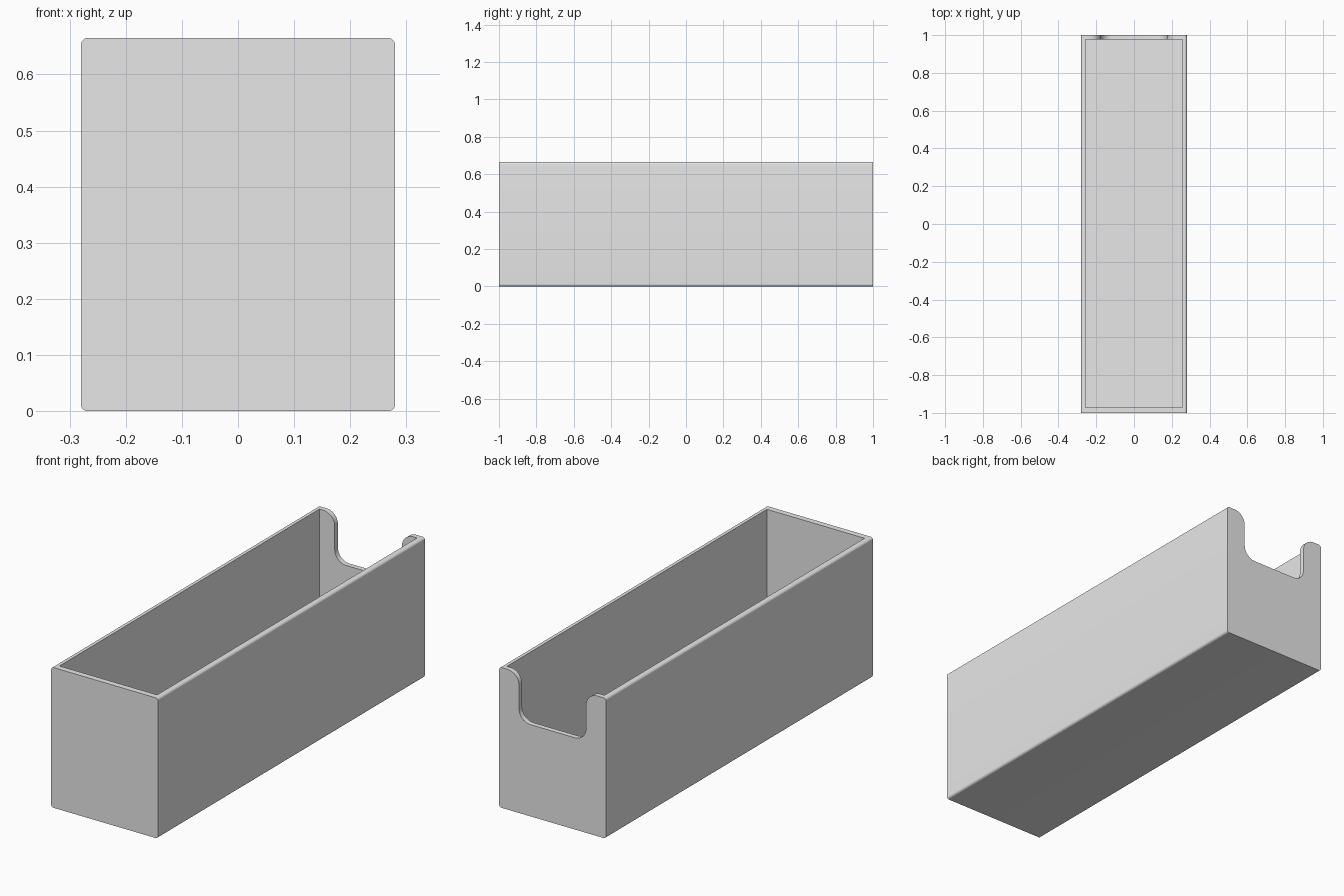
import bpy, bmesh
from math import sin, cos, radians

W, L, H = 0.28, 1.0, 0.665      # half width, half length, height
WALL, FLOOR = 0.024, 0.025
EDGE = 0.0125                   # rounding of the long outer edges
NOTCH, DEPTH, R = 0.176, 0.23, 0.06

cube = bpy.data.objects.get("Cube")
if cube:
    bpy.data.objects.remove(cube, do_unlink=True)

grey = bpy.data.materials.new("plain grey")
grey.use_nodes = True
color = (0.8, 0.8, 0.8, 1)
grey.diffuse_color = color
grey.node_tree.nodes["Principled BSDF"].inputs["Base Color"].default_value = color


def arc(cx, cz, r, start, end, steps=10):
    angles = [radians(start + (end - start) * i / steps) for i in range(steps + 1)]
    return [(cx + r * cos(a), cz + r * sin(a)) for a in angles]


def prism(name, profile, y0, y1):
    """Extrude an x-z profile along y."""
    bm = bmesh.new()
    face = bm.faces.new([bm.verts.new((x, y0, z)) for x, z in profile])
    new = bmesh.ops.extrude_face_region(bm, geom=[face])["geom"]
    verts = [v for v in new if isinstance(v, bmesh.types.BMVert)]
    bmesh.ops.translate(bm, verts=verts, vec=(0, y1 - y0, 0))
    bmesh.ops.recalc_face_normals(bm, faces=bm.faces[:])
    mesh = bpy.data.meshes.new(name)
    bm.to_mesh(mesh)
    bm.free()
    mesh.materials.append(grey)
    obj = bpy.data.objects.new(name, mesh)
    bpy.context.collection.objects.link(obj)
    return obj


# Outer block with rounded long edges
x, lo, hi = W - EDGE, EDGE, H - EDGE
tray = prism("open_tray",
             arc(x, lo, EDGE, -90, 0) + arc(x, hi, EDGE, 0, 90)
             + arc(-x, hi, EDGE, 90, 180) + arc(-x, lo, EDGE, 180, 270), -L, L)

# Inner cavity
ix = W - WALL
cavity = prism("cavity_cutter",
               [(-ix, FLOOR), (ix, FLOOR), (ix, H + 0.1), (-ix, H + 0.1)],
               -L + 0.028, L - WALL)

# Finger notch in the back wall, filleted at the bottom and at the rim
half = arc(NOTCH - R, H - DEPTH + R, R, -90, 0) + arc(NOTCH + R, H - R, R, 180, 90)
half.append((NOTCH + R, H + 0.1))
notch = prism("notch_cutter", half + [(-px, pz) for px, pz in reversed(half)],
              L - 0.1, L + 0.1)

# Cut the tray, then drop the cutters
bpy.ops.object.select_all(action="DESELECT")
tray.select_set(True)
bpy.context.view_layer.objects.active = tray
for cutter in (cavity, notch):
    cutter.hide_render = True
    mod = tray.modifiers.new(cutter.name, "BOOLEAN")
    mod.operation = "DIFFERENCE"
    mod.solver = "EXACT"
    mod.object = cutter
    bpy.ops.object.modifier_apply(modifier=mod.name)
    bpy.data.objects.remove(cutter, do_unlink=True)

bpy.ops.object.shade_smooth_by_angle(angle=radians(30))
